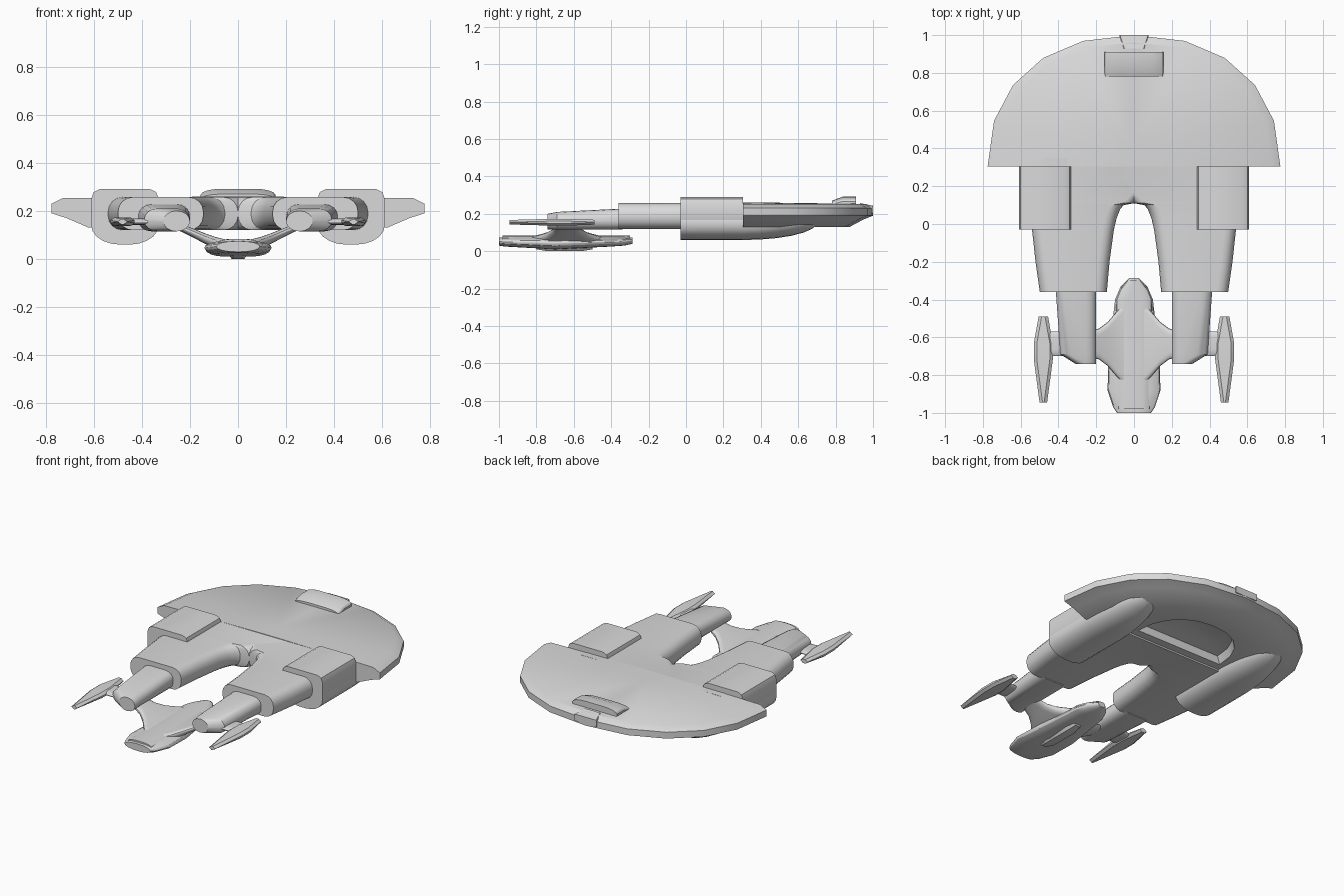
import bpy
import bmesh
from math import sin, cos, pi, radians

cube = bpy.data.objects.get("Cube")
if cube:
    bpy.data.objects.remove(cube)

# One plain grey for the whole craft
grey = bpy.data.materials.new("hull grey")
grey.use_nodes = True
colour = (.7, .7, .7, 1)
grey.diffuse_color = colour
grey.node_tree.nodes["Principled BSDF"].inputs["Base Color"].default_value = colour


def skin(name, rings, mirror=False):
    """Bridge closed rings of points, cap both ends, shade smooth by angle."""
    bm = bmesh.new()
    loops = [[bm.verts.new(point) for point in ring] for ring in rings]
    for low, high in zip(loops, loops[1:]):
        for i in range(len(low)):
            bm.faces.new((low[i - 1], low[i], high[i], high[i - 1]))
    bm.faces.new(loops[0])
    bm.faces.new(loops[-1])
    bmesh.ops.recalc_face_normals(bm, faces=bm.faces)
    mesh = bpy.data.meshes.new(name)
    bm.to_mesh(mesh)
    bm.free()
    mesh.materials.append(grey)
    for face in mesh.polygons:
        face.use_smooth = True
    mesh.set_sharp_from_angle(angle=radians(30))
    obj = bpy.data.objects.new(name, mesh)
    bpy.context.collection.objects.link(obj)
    if mirror:
        obj.modifiers.new("mirror", "MIRROR").use_mirror_merge = False


def rounded(side_low, side_high, z_low, z_high, side_radius, z_radius, steps):
    """Rectangle with elliptical corners."""
    side_radius = min(side_radius, (side_high - side_low) * .49)
    z_radius = min(z_radius, (z_high - z_low) * .49)
    left, right = side_low + side_radius, side_high - side_radius
    bottom, top = z_low + z_radius, z_high - z_radius
    corners = ((right, top), (left, top), (left, bottom), (right, bottom))
    ring = []
    for quarter, (side, z) in enumerate(corners):
        for step in range(steps + 1):
            turn = (quarter + step / steps) * pi / 2
            ring.append((side + side_radius * cos(turn), z + z_radius * sin(turn)))
    return ring


def loft(name, stations, side_radius, z_radius, mirror=False, along="y", steps=4):
    """Stations are (position, side low, side high, z low, z high)."""
    rings = []
    for position, *extent in stations:
        section = rounded(*extent, side_radius, z_radius, steps)
        if along == "y":
            rings.append([(side, position, z) for side, z in section])
        else:
            rings.append([(position, side, z) for side, z in section])
    skin(name, rings, mirror)


# Main hull: half-disc outline stacked in levels, with a hollow underneath
FRONT = .305
half = []
for step in range(6):
    turn = step * pi / 10
    half.append((.775 * cos(turn) ** .9, (1 - FRONT) * sin(turn) ** .9))
outline = half + [(-x, y) for x, y in reversed(half[:-1])]
levels = [  # scale, front edge y, z
    (.28, .44, .19), (.37, .4, .18), (.39, .4, .13),
    (.8, FRONT, .13), (.92, FRONT, .17), (1, FRONT, .19),
    (1, FRONT, .23), (.94, FRONT, .253), (.1, FRONT, .26),
]
hull_rings = []
for scale, front, z in levels:
    length = scale + (1 - scale) / 10
    hull_rings.append([(x * scale, front + y * length, z) for x, y in outline])
skin("main_hull", hull_rings)


# Twin shoulders that meet in an arch at the centre
def arch(y, apex=.11):
    return .1 * (1 - y / apex) ** .25 if y < apex else apex - y


loft("shoulder", [(y, arch(y), min(.54, .55 + y / 7), .12, .257)
                  for y in (-.36, -.2, -.03, .03, .08, .1, .11, .2, .35)],
     side_radius=.06, z_radius=.06, mirror=True)

# Raised blocks and the engine pods slung below them
loft("upper_block", [(y, .33, .61, .13, .29) for y in (-.03, FRONT)],
     side_radius=.035, z_radius=.04, mirror=True, steps=2)

engine = [(-.03, 1)]
for step in range(7):
    turn = step * pi / 14
    engine.append((.3 + .42 * sin(turn), cos(turn) ** .7))
loft("engine_pod", [(y, .47 - .14 * size, .47 + .14 * size, .2 - .14 * size, .24)
                    for y, size in engine],
     side_radius=.12, z_radius=.08, mirror=True, steps=5)

# Forward arms
loft("forward_arm", [(y, .2, outer, .115, top) for y, outer, top in
                     ((-.34, .415, .228), (-.69, .39, .21), (-.74, .31, .2))],
     side_radius=.055, z_radius=.045, mirror=True)

# Gull-shaped pylon reaching from the front pod out to the winglet
pylon = []
for step in range(11):
    x = .46 * step / 10
    rise = (1 - cos(pi * min(x / .35, 1))) / 2
    reach = .065 + .18 * (1 - rise) ** 3
    height = .05 + .105 * rise
    thickness = .026 - .013 * rise
    pylon.append((x, -.635 - reach, -.635 + reach, height - thickness, height + thickness))
loft("pylon", pylon, side_radius=.04, z_radius=.02, mirror=True, along="x")

# Winglets, thinner toward their tips
winglet = []
for y, width in ((-.945, .02), (-.72, .05), (-.63, .05), (-.49, .025)):
    thickness = .008 + width / 5
    winglet.append((y, .48 - width, .48 + width, .155 - thickness, .155 + thickness))
loft("winglet", winglet, side_radius=.016, z_radius=.012, mirror=True, steps=1)

# Front pod, its rounded spine and the keel
loft("front_pod", [(y, -width, width, bottom, .074) for y, width, bottom in
                   ((-1, .09, .03), (-.97, .11, .025), (-.88, .14, .02), (-.7, .135, .01),
                    (-.4, .1, .025), (-.33, .07, .03), (-.285, .025, .04))],
     side_radius=.08, z_radius=.03)
loft("pod_spine", [(y, -width, width, .04, .083) for y, width in
                   ((-.98, .085), (-.4, .095), (-.35, .075), (-.3, .035))],
     side_radius=.06, z_radius=.025)
loft("keel", [(y, -width, width, bottom, .04) for y, width, bottom in
              ((-.8, .03, .01), (-.74, .04, 0), (-.56, .04, 0), (-.5, .03, .01))],
     side_radius=.014, z_radius=.018, steps=1)

# Bridge bump and the small plate at the stern
loft("bridge", [(y, -.155, .155, .23, top) for y, top in
                ((.78, .27), (.84, .292), (.91, .292))],
     side_radius=.09, z_radius=.025)
loft("stern_plate", [(y, -width, width, .2, top) for y, width, top in
                     ((.93, .055, .258), (1, .078, .243))],
     side_radius=.004, z_radius=.004, steps=1)
